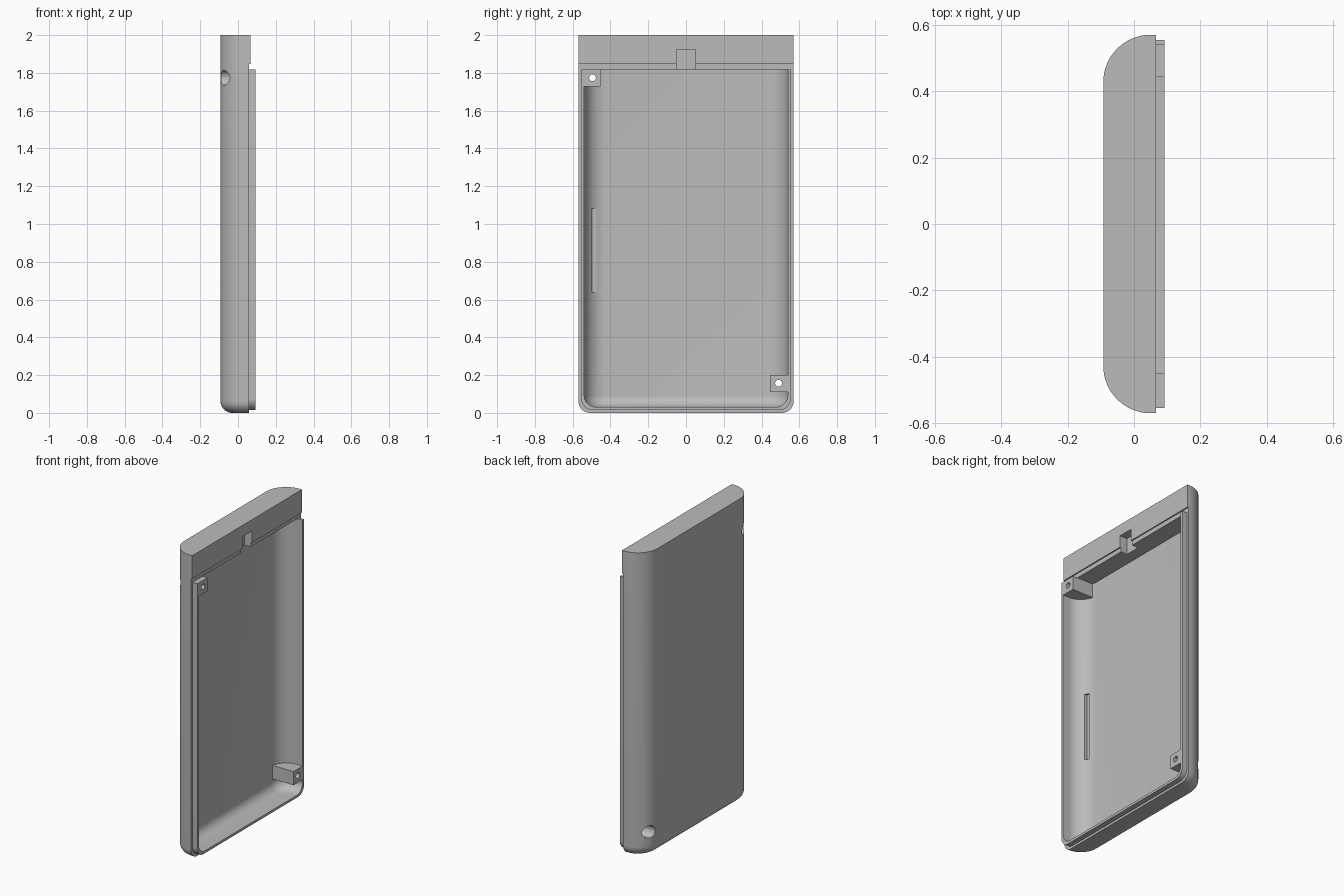
import bpy, bmesh, math
from mathutils import Matrix, Vector

HALF_W, BACK, FACE, LIP = 0.57, -0.0925, 0.058, 0.0925
ARC_X, ARC_R = 0.05, 0.1425          # centre and radius of the long side curves
WALL, LIP_INSET, RIM_Z = 0.031, 0.015, 1.817

cube = bpy.data.objects.get("Cube")
if cube:
    bpy.data.objects.remove(cube, do_unlink=True)

grey = bpy.data.materials.new("light_grey_plastic")
grey.use_nodes = True
colour = (0.5, 0.5, 0.5, 1)
grey.diffuse_color = colour
grey.node_tree.nodes["Principled BSDF"].inputs["Base Color"].default_value = colour


def finish(name, bm):
    bmesh.ops.recalc_face_normals(bm, faces=bm.faces)
    mesh = bpy.data.meshes.new(name)
    bm.to_mesh(mesh)
    bm.free()
    mesh.materials.append(grey)
    obj = bpy.data.objects.new(name, mesh)
    bpy.context.collection.objects.link(obj)
    return obj


def section(inset, x_max, z, steps=16):
    """D-shaped cross-section, shrunk by inset."""
    r = ARC_R - inset
    half = [(x_max, HALF_W - inset)]
    for i in range(steps + 1):
        a = math.pi / 2 * i / steps
        half.append((ARC_X - r * math.sin(a), HALF_W - ARC_R + r * math.cos(a)))
    return [Vector((x, y, z)) for x, y in half] + [Vector((x, -y, z)) for x, y in reversed(half)]


def shell(name, inset, x_max, top, fillet=0.062, steps=10):
    """Solid with a rounded bottom edge, stacked from cross-sections."""
    bm = bmesh.new()
    rings = []
    for i in range(steps + 1):
        a = math.pi / 2 * i / steps
        rings.append(section(inset + fillet * (1 - math.sin(a)), x_max,
                             inset + fillet * (1 - math.cos(a))))
    rings.append(section(inset, x_max, top))
    rings = [[bm.verts.new(p) for p in ring] for ring in rings]
    for low, high in zip(rings, rings[1:]):
        for j in range(len(low)):
            k = (j + 1) % len(low)
            bm.faces.new((low[j], low[k], high[k], high[j]))
    bm.faces.new(rings[0])
    bm.faces.new(rings[-1])
    return finish(name, bm)


def box(name, x, y, z):
    bm = bmesh.new()
    bmesh.ops.create_cube(bm, size=1)
    for v in bm.verts:
        v.co = [(lo + hi) / 2 + c * (hi - lo) for c, (lo, hi) in zip(v.co, (x, y, z))]
    return finish(name, bm)


def rod(name, radius, x, y, z):
    """Cylinder lying along x."""
    bm = bmesh.new()
    bmesh.ops.create_cone(bm, cap_ends=True, segments=32, radius1=radius, radius2=radius,
                          depth=x[1] - x[0],
                          matrix=Matrix.Translation((sum(x) / 2, y, z)) @ Matrix.Rotation(math.pi / 2, 4, "Y"))
    return finish(name, bm)


def combine(target, tool, operation):
    mod = target.modifiers.new("combine", "BOOLEAN")
    mod.operation, mod.object, mod.solver = operation, tool, "EXACT"
    bpy.ops.object.select_all(action="DESELECT")
    bpy.context.view_layer.objects.active = target
    target.select_set(True)
    bpy.ops.object.modifier_apply(modifier=mod.name)
    bpy.data.objects.remove(tool, do_unlink=True)


# Outer case, with the rim stepped back below the solid top block
case = shell("case_half", 0, 0.066, 2)
combine(case, box("rim_step", (FACE, 1), (-1, 1), (-1, 1.848)), "DIFFERENCE")

# Raised lip around the sides and bottom
combine(case, shell("lip", LIP_INSET, LIP, RIM_Z), "UNION")

# Cavity, leaving two screw bosses standing in opposite corners
cavity = shell("cavity", WALL, 0.3, RIM_Z + 0.002)
combine(cavity, box("upper_boss", (-1, 1), (-1, -0.45), (1.728, 3)), "DIFFERENCE")
combine(cavity, box("lower_boss", (-1, 1), (0.445, 1), (0.11, 0.2)), "DIFFERENCE")
combine(case, cavity, "DIFFERENCE")

# Latch notch in the top block
combine(case, box("latch_notch", (0.012, 1), (-0.05, 0.05), (1.8, 1.925)), "DIFFERENCE")

# Shallow slot inside the curved side wall
combine(case, box("side_slot", (-0.056, 0.02), (-0.497, -0.474), (0.637, 1.082)), "DIFFERENCE")

# Screw holes with wide recesses from the back
for y, z in ((-0.495, 1.774), (0.49, 0.157)):
    combine(case, rod("screw_hole", 0.018, (-1, 1), y, z), "DIFFERENCE")
    combine(case, rod("screw_recess", 0.04, (-1, 0), y, z), "DIFFERENCE")

bpy.ops.object.select_all(action="DESELECT")
case.select_set(True)
bpy.context.view_layer.objects.active = case
bpy.ops.object.shade_smooth_by_angle(angle=math.radians(30))
